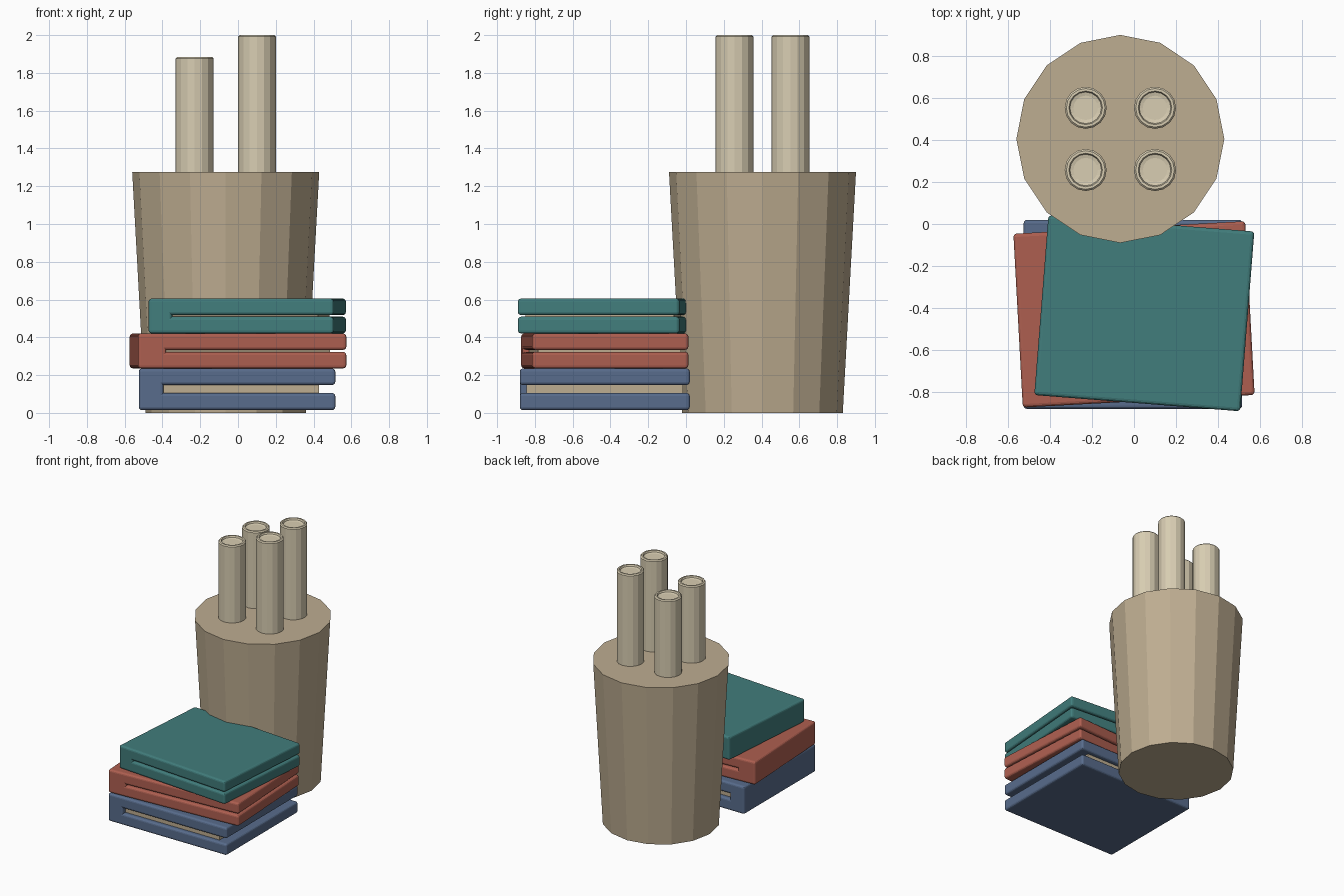
import bpy, bmesh
from math import radians
from mathutils import Matrix, Vector

if "Cube" in bpy.data.objects:
    bpy.data.objects.remove(bpy.data.objects["Cube"])


def material(name, rgb):
    """Flat colour from 0-255 display values, stored as linear."""
    lin = [((c / 255 + 0.055) / 1.055) ** 2.4 for c in rgb] + [1]
    m = bpy.data.materials.new(name)
    m.use_nodes = True
    m.diffuse_color = lin
    m.node_tree.nodes["Principled BSDF"].inputs["Base Color"].default_value = lin
    return m


TAN = material("tan clay", (190, 173, 145))
CREAM = material("cream", (216, 205, 178))
BLUE = material("slate blue", (88, 108, 140))
RED = material("brick red", (174, 95, 80))
TEAL = material("deep teal", (65, 125, 124))


def finish(bm, name, mat, location, turn=0):
    bmesh.ops.recalc_face_normals(bm, faces=bm.faces)
    mesh = bpy.data.meshes.new(name)
    bm.to_mesh(mesh)
    bm.free()
    mesh.materials.append(mat)
    ob = bpy.data.objects.new(name, mesh)
    ob.location = location
    ob.rotation_euler.z = radians(turn)
    bpy.context.collection.objects.link(ob)
    return ob


def lathe(name, rings, sides, mat, location):
    """Closed solid from (radius, height) rings."""
    bm = bmesh.new()
    loops = []
    for r, z in rings:
        loops.append([bm.verts.new(Matrix.Rotation(radians(360 * i / sides), 3, 'Z') @ Vector((r, 0, z)))
                      for i in range(sides)])
    for a, b in zip(loops, loops[1:]):
        for i in range(sides):
            j = (i + 1) % sides
            bm.faces.new((a[i], a[j], b[j], b[i]))
    bm.faces.new(loops[0])
    bm.faces.new(loops[-1])
    return finish(bm, name, mat, location)


def book(name, mat, center, size, z, gap, spine, turn):
    """Cover with a spine along its -x side, and a page block inside."""
    hx, hy = size[0] / 2, size[1] / 2
    (z0, z1), (g0, g1) = z, gap
    inner = spine - hx
    profile = [(-hx, z0), (hx, z0), (hx, g0), (inner, g0),
               (inner, g1), (hx, g1), (hx, z1), (-hx, z1)]
    bm = bmesh.new()
    face = bm.faces.new([bm.verts.new((x, -hy, h)) for x, h in profile])
    ext = bmesh.ops.extrude_face_region(bm, geom=[face])
    moved = [v for v in ext["geom"] if isinstance(v, bmesh.types.BMVert)]
    bmesh.ops.translate(bm, vec=(0, 2 * hy, 0), verts=moved)
    bmesh.ops.recalc_face_normals(bm, faces=bm.faces)
    # round only the outward edges, so the narrow slot stays clean
    edges = [e for e in bm.edges if e.calc_face_angle_signed() > 0.5]
    bmesh.ops.bevel(bm, geom=edges, offset=0.016, segments=3, profile=0.5,
                    affect='EDGES', clamp_overlap=False)
    finish(bm, name + "_cover", mat, (*center, 0), turn)

    # page block, set back from the open edges
    bm = bmesh.new()
    x0, x1 = inner - 0.02, hx - 0.085
    place = Matrix.Translation(((x0 + x1) / 2, 0, (g0 + g1) / 2))
    scale = Matrix.Diagonal((x1 - x0, 2 * hy - 0.07, g1 - g0 + 0.004, 1))
    bmesh.ops.create_cube(bm, size=1, matrix=place @ scale)
    finish(bm, name + "_pages", TAN, (*center, 0), turn)


# tapered pot
POT_X, POT_Y, POT_TOP = -0.065, 0.405, 1.275
lathe("pot", [(0.425, 0), (0.495, POT_TOP)], 16, TAN, (POT_X, POT_Y, 0))

# four upright tubes with dished ends, the left pair taller
for side, dx, top in (("left", 0.165, 2.0), ("right", -0.165, 1.885)):
    for end, dy in (("front", -0.148), ("back", 0.148)):
        rings = [(0.1, POT_TOP - 0.05), (0.1, top - 0.008), (0.092, top),
                 (0.08, top), (0.075, top - 0.012), (0.058, top - 0.016)]
        lathe(f"{end}_{side}_tube", rings, 16, CREAM, (POT_X + dx, POT_Y + dy, 0))

# stack of three books
book("bottom_book", BLUE, (-0.005, -0.43), (1.04, 0.9),
     (0.015, 0.235), (0.105, 0.148), 0.13, 0)
book("middle_book", RED, (0, -0.43), (1.105, 0.828),
     (0.236, 0.42), (0.323, 0.334), 0.15, 3.1)
book("top_book", TEAL, (0.049, -0.425), (0.983, 0.858),
     (0.421, 0.605), (0.509, 0.518), 0.125, -4.5)
